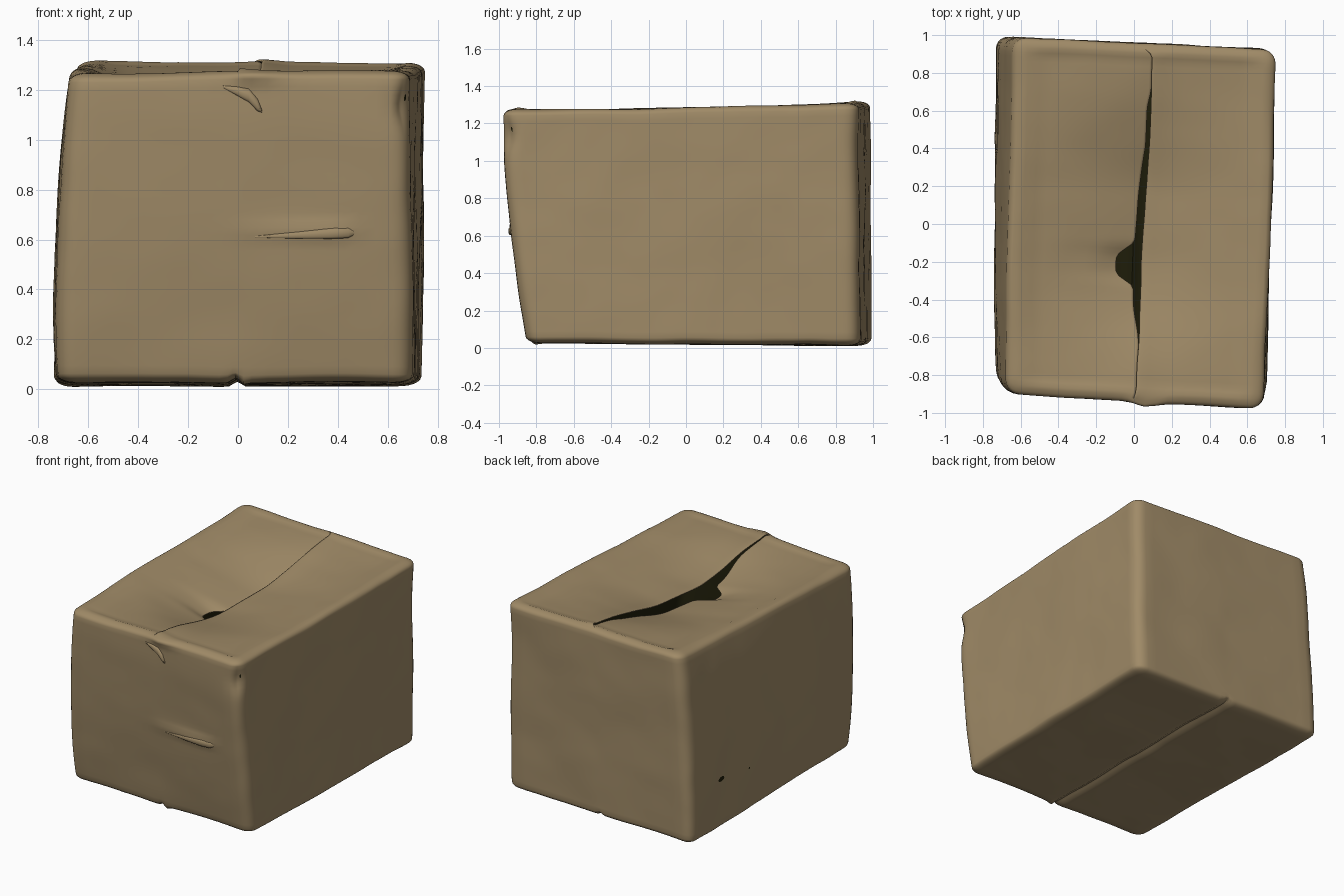
import bpy, bmesh, math
from mathutils import Vector, noise

if "Cube" in bpy.data.objects:
    bpy.data.objects.remove(bpy.data.objects["Cube"])


def material(name, color):
    m = bpy.data.materials.new(name)
    m.diffuse_color = (*color, 1)
    m.use_nodes = True
    m.node_tree.nodes["Principled BSDF"].inputs["Base Color"].default_value = m.diffuse_color
    return m


CARD = material("cardboard", (0.35, 0.256, 0.136))
DARK = material("dark_inside", (0.013, 0.012, 0.003))

HALF = Vector((0.71, 0.93, 0.64))
R = Vector((0.075, 0.075, 0.035))
# box corners, keyed by x, y, z sign
CORNERS = {
    (-1, -1, -1): (-0.725, -0.80, 0.03), (1, -1, -1): (0.70, -0.85, 0.025),
    (-1, 1, -1): (-0.735, 0.995, 0.01), (1, 1, -1): (0.735, 0.925, 0.015),
    (-1, -1, 1): (-0.68, -0.895, 1.27), (1, -1, 1): (0.68, -0.98, 1.275),
    (-1, 1, 1): (-0.64, 0.99, 1.318), (1, 1, 1): (0.755, 0.92, 1.312),
}
CORNERS = {k: Vector(v) for k, v in CORNERS.items()}


def bump(v, centre, width):
    return math.exp(-((v - centre) / width) ** 2)


def smooth(v, lo, hi):
    t = max(0, min(1, (v - lo) / (hi - lo)))
    return t * t * (3 - 2 * t)


def surf(a, b, c, flap=0):
    """Point on the worn box; a, b, c in -1..1, flap picks the lid half."""
    # rounded box, wider radius on the upright edges
    p = Vector((a * HALF.x, b * HALF.y, c * HALF.z))
    inner = Vector([max(-h + r, min(h - r, q)) for q, h, r in zip(p, HALF, R)])
    d = Vector([(x - y) / r for x, y, r in zip(p, inner, R)])
    if d.length > 1e-6:
        d.normalize()
    q = [(inner[i] + R[i] * d[i]) / HALF[i] for i in range(3)]
    # skew to the corners
    out = Vector()
    for k, v in CORNERS.items():
        w = 1
        for i in range(3):
            w *= (1 + k[i] * q[i]) / 2
        out += v * w
    # wall bulges and handling dents
    left = smooth(-a, 0.5, 1)
    front = smooth(-b, 0.6, 1)
    out.x -= left * (0.018 * (1 - c * c) + 0.014 * (1 - b * b) * (1 - c * c))
    out.x += 0.006 * smooth(a, 0.5, 1) * (1 - b * b)
    out.y -= 0.028 * front * (1 - c * c)
    out += noise.noise_vector(out * 2.3 + Vector((4, 1, 7))) * 0.009
    out += noise.noise_vector(out * 6) * 0.0025
    # crumpled upper front corner
    crush = bump(c, 0.78, 0.12) * smooth(a, 0.85, 1) * smooth(-b, 0.88, 1)
    out += Vector((-0.02, 0.02, 0)) * crush
    # frayed lip and notch at the front ends of the seams
    out.y -= 0.035 * bump(a, 0.1, 0.12) * smooth(c, 0.88, 1) * smooth(-b, 0.9, 1)
    out.z += 0.02 * bump(a, 0, 0.03) * smooth(-c, 0.9, 1)
    out.z -= 0.016 * bump(a, 0.05, 0.03) * smooth(-c, 0.9, 1) * smooth(-b, 0.9, 1)
    if b == -1:
        # long crease across the front
        length = smooth(a, -0.2, 0.5) * (1 - smooth(a, 0.62, 0.68))
        out.y -= 0.016 * length * bump(c, -0.02, 0.05)
    if flap:
        # sagging lid halves with a torn slit between them
        s = 1 - abs(a)
        end = smooth(1 - abs(b), 0, 0.08)
        dip = smooth(1 - abs(b), 0.06, 0.85) * (1 - 0.2 * b)
        seam = 0.04 + 0.028 * smooth(b, -0.5, 0.7)
        opened = smooth(b, -0.72, -0.4)
        gap = max(0.038 * opened * (1 - smooth(b, 0.1, 0.78)),
                  0.02 * opened * (1 - smooth(b, 0.62, 0.76)))
        tear = 0.095 * math.exp(-((b + 0.235) / 0.095) ** 4)
        shift = seam - (gap if flap < 0 else 0)
        out.x += (shift - 0.025) * s * end
        if flap < 0:
            out.x -= tear * s ** 3
        sag = 0.145 if flap < 0 else 0.105
        out.z -= sag * dip * s ** 1.1
        # lid sits slightly below the end rims
        out.z -= 0.014 * smooth(1 - abs(b), 0.05, 0.1) * smooth(s, 0.1, 0.2)
        if flap > 0:
            out.z += 0.012 * end * smooth(s, 0.8, 1)
    return out


def stops(step, edge):
    """Even stops across -1..1 with extra ones in the rounded corners."""
    n = round((1 - edge) / step)
    pos = [i * (1 - edge) / n for i in range(1, n + 1)]
    pos += [1 - edge * 0.65, 1 - edge * 0.35, 1 - edge * 0.15, 1]
    return [-v for v in reversed(pos)] + [0] + pos


U = sorted(stops(0.09, 0.106) + [-0.045, -0.018, 0.018, 0.045])
V = stops(0.025, 0.081)
W = stops(0.05, 0.055)

bm = bmesh.new()


def patch(fn, us, vs):
    rows = [[bm.verts.new(fn(u, v)) for v in vs] for u in us]
    for r0, r1 in zip(rows, rows[1:]):
        for j in range(len(vs) - 1):
            bm.faces.new((r0[j], r1[j], r1[j + 1], r0[j + 1]))


# four walls, base and two lid flaps
for side in (-1, 1):
    patch(lambda b, c: surf(side, b, c), V, W)
    patch(lambda a, c: surf(a, side, c), U, W)
    patch(lambda a, b: surf(a, b, 1, side), [u for u in U if u * side >= 0], V)
patch(lambda a, b: surf(a, b, -1), U, V)
bmesh.ops.remove_doubles(bm, verts=bm.verts, dist=0.0008)
bmesh.ops.recalc_face_normals(bm, faces=bm.faces)


def finish(name, bm, mats, angle=45):
    me = bpy.data.meshes.new(name)
    bm.to_mesh(me)
    bm.free()
    ob = bpy.data.objects.new(name, me)
    bpy.context.collection.objects.link(ob)
    for m in mats:
        me.materials.append(m)
    bpy.ops.object.select_all(action='DESELECT')
    ob.select_set(True)
    bpy.context.view_layer.objects.active = ob
    bpy.ops.object.shade_smooth_by_angle(angle=math.radians(angle))
    return ob


box = finish("cardboard_box", bm, [CARD, DARK])
wall = box.modifiers.new("card_thickness", 'SOLIDIFY')
wall.thickness = 0.008
wall.offset = -1
wall.material_offset = 1


def strip(name, points, radii, squash):
    """Tapered, flattened roll of card lying on the front wall."""
    b = bmesh.new()
    rings = []
    for (a, c), r in zip(points, radii):
        centre = surf(a, -1, c)
        rings.append([b.verts.new(centre + Vector((0, squash * r * math.cos(t), r * math.sin(t))))
                      for t in [i * math.tau / 10 for i in range(10)]])
    for r0, r1 in zip(rings, rings[1:]):
        for i in range(10):
            j = (i + 1) % 10
            b.faces.new((r0[i], r0[j], r1[j], r1[i]))
    b.faces.new(rings[0])
    b.faces.new(rings[-1])
    bmesh.ops.recalc_face_normals(b, faces=b.faces)
    return finish(name, b, [CARD], 60)


# crease roll and torn tab on the front
strip("front_crease", [(0.1, -0.06), (0.35, -0.05), (0.55, -0.038), (0.65, -0.034), (0.685, -0.034)],
      [0.003, 0.014, 0.022, 0.022, 0.008], 0.45)
strip("torn_tab", [(-0.08, 0.90), (0.0, 0.87), (0.07, 0.84), (0.12, 0.78), (0.145, 0.74)],
      [0.004, 0.018, 0.028, 0.026, 0.006], 0.5)

# small punctures in the left wall and the crumpled corner
hole = bmesh.new()
for a0, b0, c0, rb, rc in ((-1, 0.62, -0.47, 0.036, 0.024), (-1, 0.29, -0.52, 0.009, 0.009),
                           (1, -0.965, 0.83, 0.008, 0.022)):
    ring = []
    for i in range(10):
        t = a0 * i * math.tau / 10
        p = surf(a0, b0 + rb * math.cos(t), c0 + rc * math.sin(t))
        ring.append(hole.verts.new(p + Vector((a0 * 0.004, -0.003 if a0 > 0 else 0, 0))))
    hole.faces.new(ring)
finish("wall_punctures", hole, [DARK])
